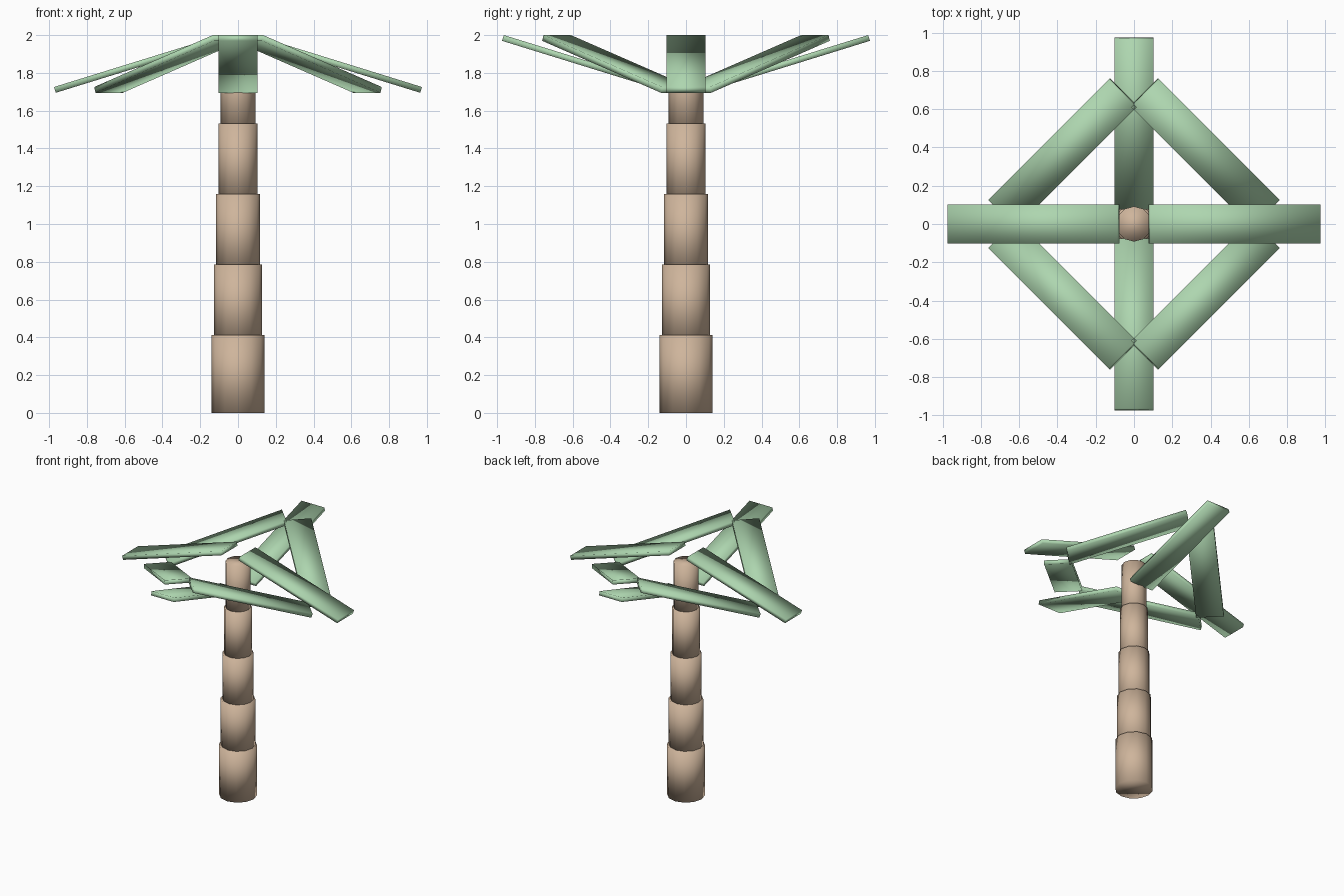
import bpy, math
from mathutils import Matrix, Vector

if "Cube" in bpy.data.objects:
    bpy.data.objects.remove(bpy.data.objects["Cube"])


def material(name, rgb):
    m = bpy.data.materials.new(name)
    m.diffuse_color = (*rgb, 1)
    m.use_nodes = True
    m.node_tree.nodes["Principled BSDF"].inputs["Base Color"].default_value = m.diffuse_color
    return m


BARK = material("bark", (0.62, 0.46, 0.33))
LEAF = material("leaf", (0.42, 0.67, 0.43))


def finish(name, mat):
    ob = bpy.context.object
    ob.name = name
    ob.data.materials.append(mat)
    bpy.ops.object.shade_smooth()
    return ob


# Trunk: five overlapping drums, each slimmer than the one below
SEG_H, STEP = 0.412, 0.373
for i in range(5):
    bpy.ops.mesh.primitive_cylinder_add(
        vertices=12, radius=0.14 - 0.012 * i, depth=SEG_H,
        location=(0, 0, SEG_H / 2 + STEP * i))
    finish(f"trunk_segment_{i + 1}", BARK)

# Fronds: eight tilted slabs in a ring around the crown
LENGTH, WIDTH, THICK = 0.93, 0.205, 0.032
TILT, RING, CROWN_Z = 0.3, 0.525, 1.8475


def frond(name, around, low_heading):
    """Slab placed at angle 'around', its low end pointing to 'low_heading'."""
    pos = Vector((RING * math.cos(around), RING * math.sin(around), CROWN_Z))
    bpy.ops.mesh.primitive_cube_add(size=1)
    ob = finish(name, LEAF)
    ob.data.transform(Matrix.Diagonal((LENGTH, WIDTH, THICK, 1)))
    ob.rotation_euler = (0, TILT, low_heading)
    ob.location = pos


for k in range(2):
    half = k * math.pi
    # side fronds droop outward, front and back fronds rise outward
    frond(f"side_frond_{k + 1}", half, half)
    frond(f"end_frond_{k + 1}", half + math.pi / 2, half - math.pi / 2)
    # diagonal fronds lie across the corners, low at the sides
    frond(f"corner_frond_a_{k + 1}", half + math.pi / 4, half - math.pi / 4)
    frond(f"corner_frond_b_{k + 1}", half - math.pi / 4, half + math.pi / 4)
